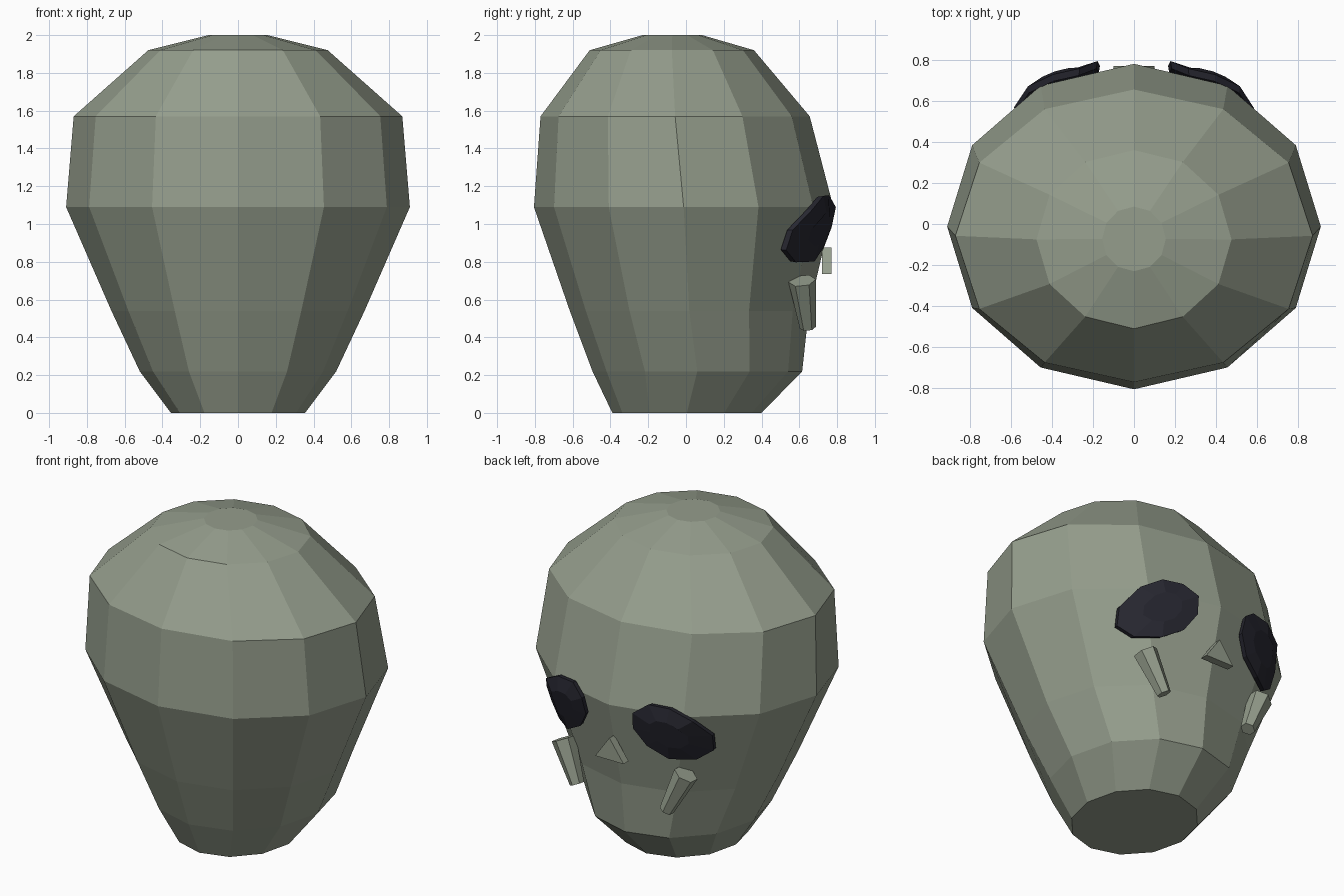
import bpy, bmesh, math
from mathutils import Vector

if "Cube" in bpy.data.objects:
    bpy.data.objects.remove(bpy.data.objects["Cube"])


def material(name, rgb):
    m = bpy.data.materials.new(name)
    m.diffuse_color = (*rgb, 1)
    m.use_nodes = True
    m.node_tree.nodes["Principled BSDF"].inputs["Base Color"].default_value = m.diffuse_color
    return m


SKIN = material("grey_green", (0.30, 0.34, 0.265))
DARK = material("eye_black", (0.02, 0.02, 0.03))


def loft(name, rings, mat):
    """Bridge equal-sized rings of points and cap both ends."""
    bm = bmesh.new()
    loops = [[bm.verts.new(p) for p in ring] for ring in rings]
    n = len(loops[0])
    for a, b in zip(loops, loops[1:]):
        for i in range(n):
            j = (i + 1) % n
            bm.faces.new((a[i], a[j], b[j], b[i]))
    bm.faces.new(loops[0][::-1])
    bm.faces.new(loops[-1])
    bmesh.ops.recalc_face_normals(bm, faces=bm.faces)
    me = bpy.data.meshes.new(name)
    bm.to_mesh(me)
    bm.free()
    me.materials.append(mat)
    ob = bpy.data.objects.new(name, me)
    bpy.context.collection.objects.link(ob)
    return ob


# Head: 12-sided elliptical rings (z, half width, back y, face y)
PROFILE = [(0, 0.355, -0.39, 0.40), (0.22, 0.52, -0.495, 0.615),
           (0.54, 0.67, -0.615, 0.65), (1.09, 0.91, -0.805, 0.78),
           (1.57, 0.87, -0.77, 0.655), (1.92, 0.475, -0.51, 0.36),
           (2.0, 0.155, -0.23, 0.085)]
rings = []
for z, rx, y0, y1 in PROFILE:
    rings.append([(rx * math.cos(t), (y0 + y1) / 2 + (y1 - y0) / 2 * math.sin(t), z)
                  for t in (math.tau * i / 12 for i in range(12))])
head = loft("head", rings, SKIN)
bpy.context.view_layer.update()


def on_face(x, z, lift):
    """Point lifted off the face side of the head at x, z."""
    hit, loc, _, _ = head.ray_cast(Vector((x, 3, z)), Vector((0, -1, 0)))
    return (x, loc.y + lift, z)


def eye(name, side):
    # Tilted ten-sided disc bent around the face
    tilt = math.radians(-30)

    def ring(scale, lift):
        pts = []
        for i in range(10):
            t = math.tau * i / 10
            u, v = 0.228 * scale * math.cos(t), 0.168 * scale * math.sin(t)
            x = 0.375 + u * math.cos(tilt) + v * -math.sin(tilt)
            z = 0.975 + u * math.sin(tilt) + v * math.cos(tilt)
            pts.append(on_face(side * x, z, lift))
        return pts
    loft(name, [ring(0.45, 0.015), ring(0.97, 0.02), ring(1, 0.055),
                ring(0.5, 0.06)], DARK)


def cheek(name, side):
    # Tapered six-sided peg leaning inwards towards the mouth
    top, low = Vector((side * 0.43, 0.615, 0.70)), Vector((side * 0.315, 0.645, 0.452))
    axis = (top - low).normalized()
    a = axis.cross(Vector((0, 1, 0))).normalized()
    b = axis.cross(a)
    loft(name, [[c + r * (a * math.cos(t) + b * math.sin(t))
                 for t in (math.tau * (i + 0.5) / 6 for i in range(6))]
                for c, r in ((low, 0.043), (top, 0.073))], SKIN)


for label, side in (("left", -1), ("right", 1)):
    eye(label + "_eye", side)
    cheek(label + "_cheek", side)

# Nose: small triangular prism
TRI = [(-0.1, 0.735), (0.1, 0.735), (0, 0.875)]
loft("nose", [[(x, y, z) for x, z in TRI] for y in (0.72, 0.77)], SKIN)
